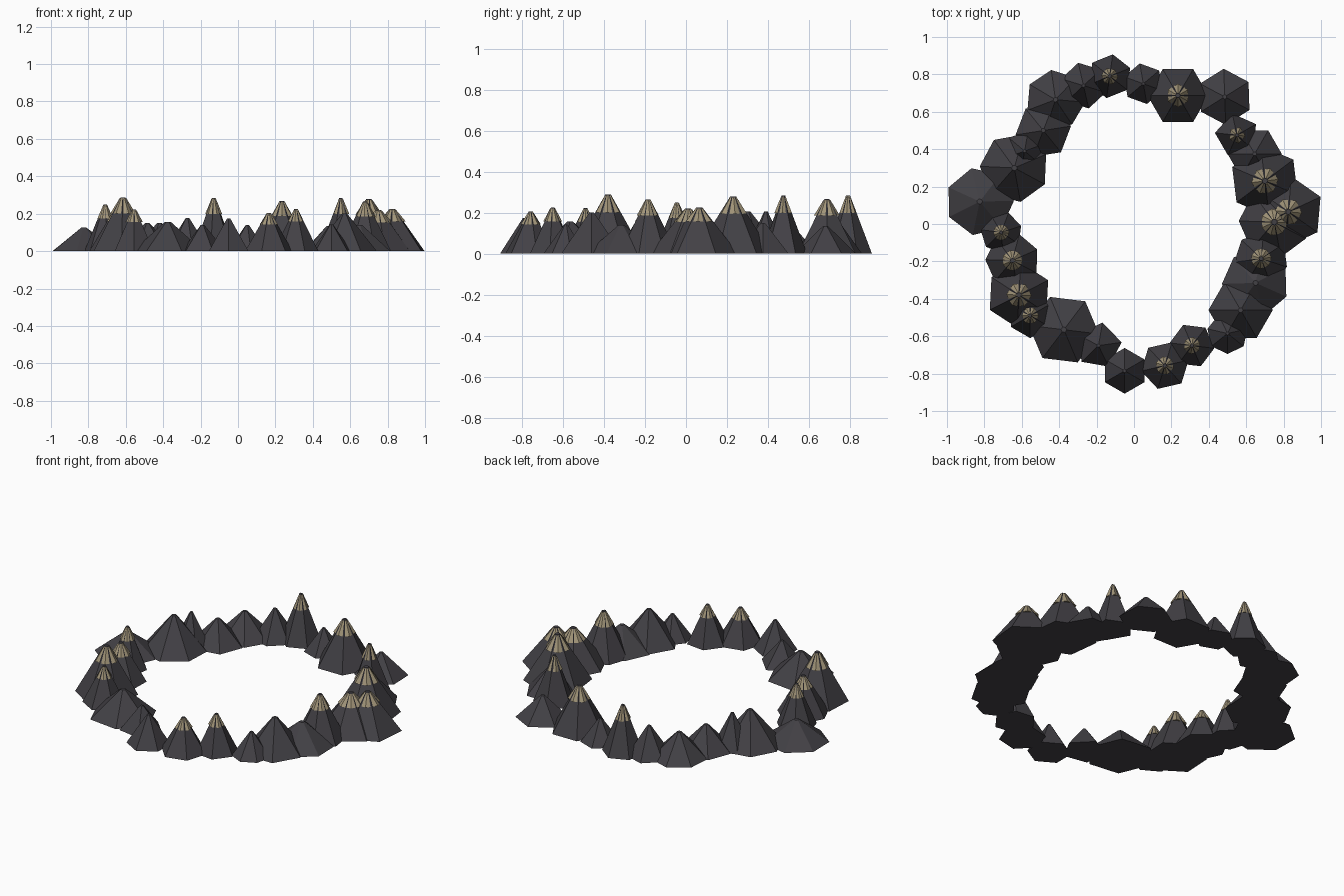
import bpy, bmesh, math

def mat(name, rgb):
    m = bpy.data.materials.new(name)
    m.diffuse_color = (*rgb, 1)
    return m

ROCK = mat("dark rock", (0.055, 0.052, 0.060))
SNOW = mat("tan cap", (0.36, 0.30, 0.19))
TIP = 0.08  # summit radius as a fraction of the base radius


def frustum(name, x, y, z0, z1, r0, r1, sides, rot, material):
    """Flat-faced cone with one base corner pointing along rot (degrees)."""
    bm = bmesh.new()
    rings = []
    for z, r in ((z0, r0), (z1, r1)):
        rings.append([bm.verts.new((r * math.cos(a), r * math.sin(a), z))
                      for a in (math.radians(rot) + math.tau * i / sides
                                for i in range(sides))])
    low, high = rings
    bm.faces.new(low[::-1])
    bm.faces.new(high)
    for i in range(sides):
        j = (i + 1) % sides
        bm.faces.new((low[i], low[j], high[j], high[i]))
    me = bpy.data.meshes.new(name)
    bm.to_mesh(me)
    bm.free()
    me.materials.append(material)
    ob = bpy.data.objects.new(name, me)
    ob.location = (x, y, 0)
    bpy.context.collection.objects.link(ob)


def mountain(i, x, y, r, h, sides, rot, cap):
    frustum(f"mountain_{i}", x, y, 0, h, r, r * TIP, sides, rot, ROCK)
    if cap:
        # cap is turned half a step so the rock ridges break through it
        k = 0.70
        rk = r * (1 - k * (1 - TIP)) * 1.08
        frustum(f"cap_{i}", x, y, h * k, h * 0.985, rk, r * TIP * 1.25,
                sides, rot + 180 / sides, SNOW)


# capped peaks: x, y, radius, height, sides, rotation
capped = [
    (-0.13, 0.79, 0.118, 0.285, 6, 82), (0.235, 0.687, 0.163, 0.267, 6, 0),
    (0.55, 0.475, 0.118, 0.283, 5, 30), (0.70, 0.23, 0.19, 0.278, 6, 37),
    (0.825, 0.065, 0.19, 0.225, 6, 25), (0.75, 0.01, 0.19, 0.22, 7, 178),
    (0.68, -0.185, 0.145, 0.265, 7, -18), (0.31, -0.65, 0.12, 0.225, 6, 53),
    (0.165, -0.757, 0.13, 0.205, 6, 13), (-0.555, -0.49, 0.12, 0.222, 6, 30),
    (-0.615, -0.38, 0.175, 0.288, 6, 27), (-0.65, -0.195, 0.145, 0.225, 7, 24),
    (-0.71, -0.045, 0.112, 0.25, 7, 18),
]
# bare peaks
bare = [
    (-0.27, 0.74, 0.125, 0.177, 6, 43), (-0.42, 0.665, 0.16, 0.15, 7, 98),
    (0.05, 0.75, 0.11, 0.14, 6, 40), (0.485, 0.68, 0.15, 0.135, 6, 32),
    (0.645, 0.375, 0.145, 0.15, 6, 0), (0.65, -0.315, 0.18, 0.14, 7, -24),
    (0.57, -0.46, 0.172, 0.20, 6, 0), (0.50, -0.585, 0.11, 0.142, 7, -90),
    (-0.05, -0.785, 0.122, 0.175, 6, 30), (-0.19, -0.65, 0.125, 0.14, 5, 80),
    (-0.375, -0.565, 0.19, 0.157, 6, 53), (-0.825, 0.12, 0.183, 0.125, 7, 104),
    (-0.64, 0.30, 0.185, 0.205, 7, 126), (-0.585, 0.39, 0.11, 0.205, 6, 20),
    (-0.485, 0.50, 0.15, 0.15, 6, 9),
]
for n, p in enumerate(capped):
    mountain(n + 1, *p, True)
for n, p in enumerate(bare):
    mountain(len(capped) + n + 1, *p, False)
